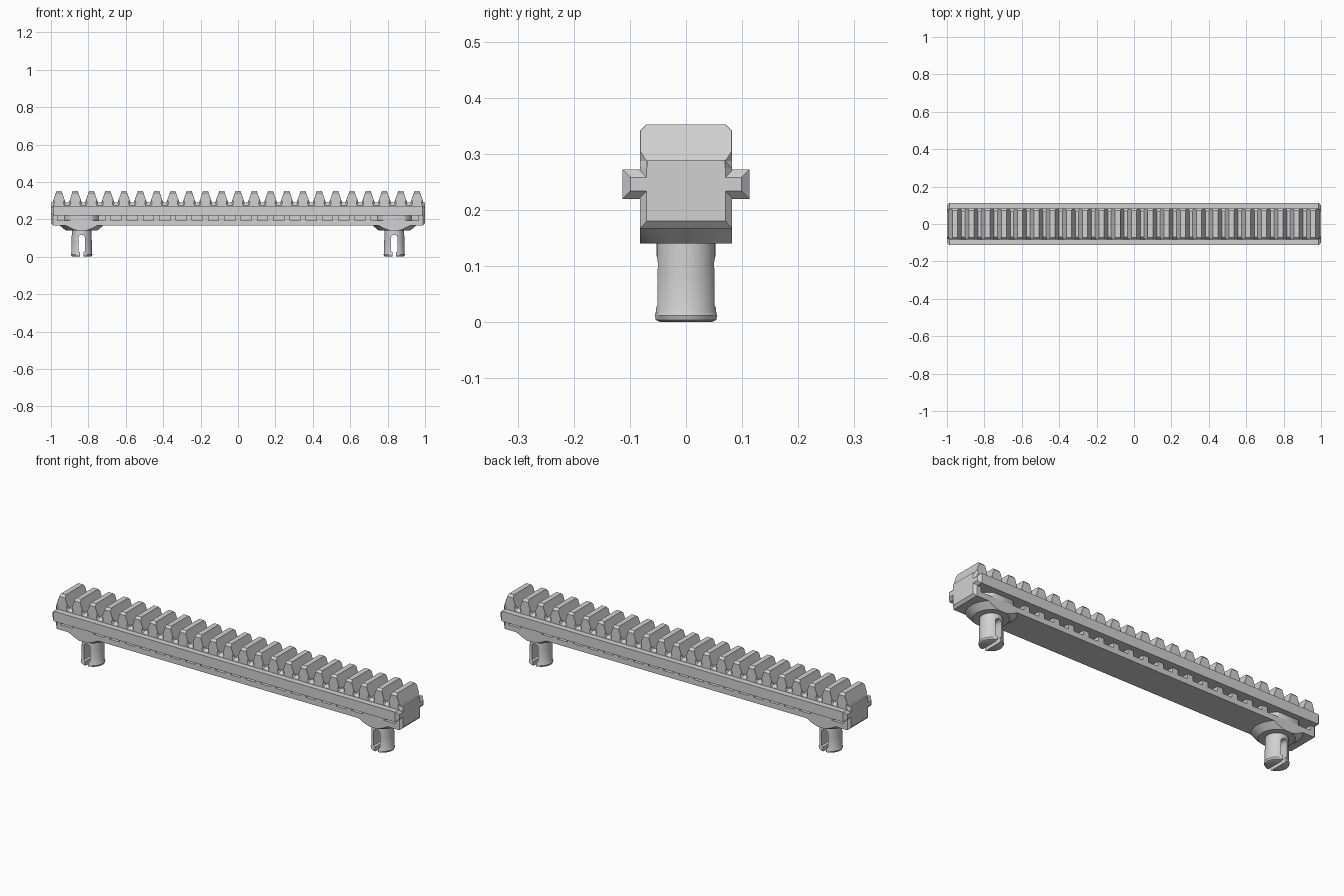
import bpy, bmesh, math

if "Cube" in bpy.data.objects:
    bpy.data.objects.remove(bpy.data.objects["Cube"])

grey = bpy.data.materials.new("light grey plastic")
grey.diffuse_color = (0.64, 0.64, 0.64, 1)
grey.use_nodes = True
grey.node_tree.nodes["Principled BSDF"].inputs["Base Color"].default_value = grey.diffuse_color

PITCH = 0.087
POST_X = 0.836
HALF_Y = 0.082
TEETH_X = [(i - 11) * PITCH for i in range(23)]


def finish(name, bm, smooth=False):
    bmesh.ops.recalc_face_normals(bm, faces=bm.faces)
    me = bpy.data.meshes.new(name)
    bm.to_mesh(me)
    bm.free()
    me.materials.append(grey)
    ob = bpy.data.objects.new(name, me)
    bpy.context.collection.objects.link(ob)
    if smooth:
        bpy.ops.object.select_all(action='DESELECT')
        ob.select_set(True)
        bpy.context.view_layer.objects.active = ob
        bpy.ops.object.shade_smooth_by_angle(angle=math.radians(35))
    return ob


def skin(bm, rings):
    """Join equal-length rings of points and cap both ends."""
    vs = [[bm.verts.new(p) for p in r] for r in rings]
    n = len(vs[0])
    for a, b in zip(vs, vs[1:]):
        for i in range(n):
            j = (i + 1) % n
            bm.faces.new((a[i], a[j], b[j], b[i]))
    bm.faces.new(vs[0])
    bm.faces.new(vs[-1])


def bar(bm, x0, x1, y0, y1, z0, z1, cut=0, yc=0, zc0=0, zc1=0):
    """Box along x whose two ends taper in y and z."""
    def ring(x, dy=0, a=0, b=0):
        return [(x, y0 + dy, z0 + a), (x, y1 - dy, z0 + a),
                (x, y1 - dy, z1 - b), (x, y0 + dy, z1 - b)]
    rings = [ring(x0 + cut), ring(x1 - cut)]
    if cut:
        rings = [ring(x0, yc, zc0, zc1)] + rings + [ring(x1, yc, zc0, zc1)]
    skin(bm, rings)


def lathe(bm, profile, cx, n=32):
    skin(bm, [[(cx + r * math.cos(2 * math.pi * i / n),
                r * math.sin(2 * math.pi * i / n), z) for i in range(n)]
              for r, z in profile])


def trim_sides(bm):
    """Cut a part flush with the body sides."""
    for d in (-1, 1):
        r = bmesh.ops.bisect_plane(bm, geom=bm.verts[:] + bm.edges[:] + bm.faces[:],
                                   plane_co=(0, d * HALF_Y, 0), plane_no=(0, d, 0),
                                   clear_outer=True)
        edges = [e for e in r["geom_cut"] if isinstance(e, bmesh.types.BMEdge)]
        bmesh.ops.contextual_create(bm, geom=edges)


# Upper body with chamfered top edges
bm = bmesh.new()


def body_ring(x, d=0):
    h = HALF_Y - d
    return [(x, -h, 0.22), (x, h, 0.22), (x, h, 0.274), (x, 0.069, 0.289),
            (x, -0.069, 0.289), (x, -h, 0.274)]


skin(bm, [body_ring(-1, 0.012), body_ring(-0.988), body_ring(0.988), body_ring(1, 0.012)])
finish("upper_body", bm)

# Long side rails with tapered ends
bm = bmesh.new()
bar(bm, -1, 1, -0.113, 0.113, 0.22, 0.272, 0.014, 0.014, 0.014, 0.014)
finish("side_rails", bm)

# Base plate
bm = bmesh.new()
bar(bm, -1, 1, -HALF_Y, HALF_Y, 0.167, 0.195, 0.012, 0.012, 0.013)
finish("base_plate", bm)

# Deeply recessed web, with ribs and end blocks beside it
bm = bmesh.new()
bar(bm, -0.98, 0.98, -0.04, 0.04, 0.195, 0.22)
finish("recessed_web", bm)
bm = bmesh.new()
for x in TEETH_X:
    if abs(x) < 0.7:
        bar(bm, x - 0.016, x + 0.016, -HALF_Y, HALF_Y, 0.195, 0.22)
for s in (-1, 1):
    out, inn = [[(x, -y, 0.195), (x, y, 0.195), (x, y, 0.22), (x, -y, 0.22)]
                for x, y in ((s, 0.07), (s * 0.988, HALF_Y))]
    back = [(s * 0.965, y, z) for _, y, z in inn]
    skin(bm, [out, inn, back])
finish("side_ribs", bm)

# Rack teeth: end corners chamfered at the root, tip corners chamfered too
bm = bmesh.new()
for x in TEETH_X:
    def level(z, hx, hy, c):
        c = min(c, hx * 0.9)
        q = [(hx - c, hy), (hx, hy - c)]
        pts = q + [(a, -b) for a, b in q[::-1]]
        pts += [(-a, b) for a, b in pts[::-1]]
        return [(x + a, b, z) for a, b in pts]
    skin(bm, [level(0.274, 0.0395, HALF_Y, 0.012), level(0.287, 0.0355, HALF_Y, 0.012),
              level(0.305, 0.0294, HALF_Y, 0.0005), level(0.341, 0.017, HALF_Y, 0.0005),
              level(0.352, 0.0135, HALF_Y - 0.011, 0.0005)])
finish("rack_teeth", bm)

for side, s in (("left", -1), ("right", 1)):
    cx = s * POST_X
    # Conical seat and the round core above it
    bm = bmesh.new()
    lathe(bm, [(0.084, 0.14), (0.118, 0.168)], cx, 40)
    trim_sides(bm)
    finish(side + "_post_seat", bm, True)
    bm = bmesh.new()
    lathe(bm, [(0.1, 0.19), (0.1, 0.222)], cx, 40)
    trim_sides(bm)
    finish(side + "_post_core", bm, True)

    # Snap post with a rounded lip, flattened front and back
    bm = bmesh.new()
    lathe(bm, [(0.046, 0), (0.055, 0.004), (0.058, 0.012), (0.0545, 0.02),
               (0.0545, 0.08), (0.0525, 0.12), (0.0525, 0.145)], cx)
    for v in bm.verts:
        v.co.y = max(-0.055, min(0.055, v.co.y))
    post = finish(side + "_snap_post", bm)

    # Keyhole slot through the post
    bm = bmesh.new()
    outline = [(-0.009, -0.02), (0.009, -0.02), (0.009, 0.024), (0.018, 0.03)]
    outline += [(0.018 * math.cos(a * math.pi / 8), 0.1 + 0.018 * math.sin(a * math.pi / 8))
                for a in range(9)]
    outline += [(-0.018, 0.03), (-0.009, 0.024)]
    skin(bm, [[(cx + x, y, z) for x, z in outline] for y in (-0.1, 0.1)])
    cutter = finish(side + "_slot_cutter", bm)
    cutter.hide_render = True
    mod = post.modifiers.new("slot", 'BOOLEAN')
    mod.operation = 'DIFFERENCE'
    mod.solver = 'EXACT'
    mod.object = cutter
    bpy.ops.object.select_all(action='DESELECT')
    post.select_set(True)
    bpy.context.view_layer.objects.active = post
    bpy.ops.object.modifier_apply(modifier=mod.name)
    bpy.data.objects.remove(cutter)
    bpy.ops.object.shade_smooth_by_angle(angle=math.radians(35))
